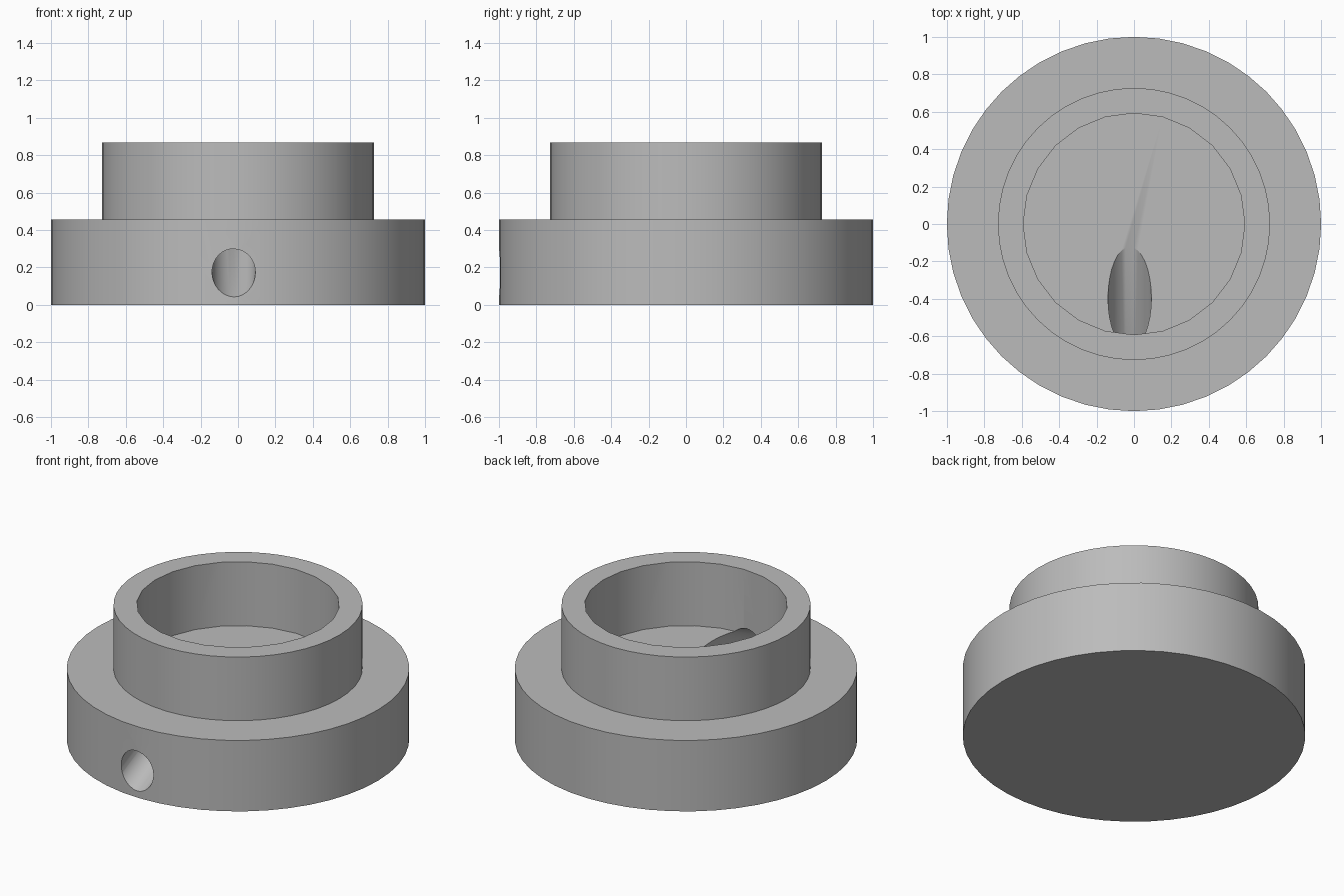
import bpy
import math
from mathutils import Vector

if "Cube" in bpy.data.objects:
    bpy.data.objects.remove(bpy.data.objects["Cube"], do_unlink=True)

OUTER_R, COLLAR_R, BORE_R = 1.0, 0.727, 0.592
LEDGE_Z, TOP_Z = 0.457, 0.867

grey = bpy.data.materials.new("neutral grey")
grey.use_nodes = True
colour = (0.5, 0.5, 0.5, 1)
grey.diffuse_color = colour
grey.node_tree.nodes["Principled BSDF"].inputs["Base Color"].default_value = colour


def cylinder(name, radius, bottom, top, sides):
    """Solid cylinder running from one end point to the other."""
    bottom, top = Vector(bottom), Vector(top)
    axis = top - bottom
    bpy.ops.mesh.primitive_cylinder_add(
        vertices=sides, radius=radius, depth=axis.length,
        location=(bottom + top) / 2,
        rotation=axis.to_track_quat("Z", "Y").to_euler())
    obj = bpy.context.object
    obj.name = name
    obj.data.materials.append(grey)
    return obj


def combine(target, tool, operation):
    """Apply a boolean and remove the tool."""
    mod = target.modifiers.new(operation, "BOOLEAN")
    mod.operation, mod.solver, mod.object = operation, "EXACT", tool
    bpy.context.view_layer.objects.active = target
    bpy.ops.object.modifier_apply(modifier=mod.name)
    bpy.data.objects.remove(tool, do_unlink=True)


# Wide base with a narrower collar on top
body = cylinder("flanged_collar", OUTER_R, (0, 0, 0), (0, 0, LEDGE_Z), 48)
collar = cylinder("collar", COLLAR_R, (0, 0, LEDGE_Z - 0.1), (0, 0, TOP_Z), 48)
combine(body, collar, "UNION")

# Blind bore in the collar
bore = cylinder("bore_cutter", BORE_R, (0, 0, LEDGE_Z - 0.002), (0, 0, TOP_Z + 0.2), 24)
combine(body, bore, "DIFFERENCE")

# Sloping hole from the front rim up into the bore
middle = Vector((-0.023, -0.39, LEDGE_Z))
slope = Vector((0, math.cos(math.radians(25.2)), math.sin(math.radians(25.2))))
hole = cylinder("hole_cutter", 0.116, middle - slope * 0.95, middle + slope * 0.4, 32)
combine(body, hole, "DIFFERENCE")

# Smooth round walls, sharp rims
bpy.ops.object.select_all(action="DESELECT")
body.select_set(True)
bpy.context.view_layer.objects.active = body
bpy.ops.object.shade_smooth_by_angle(angle=math.radians(30))
